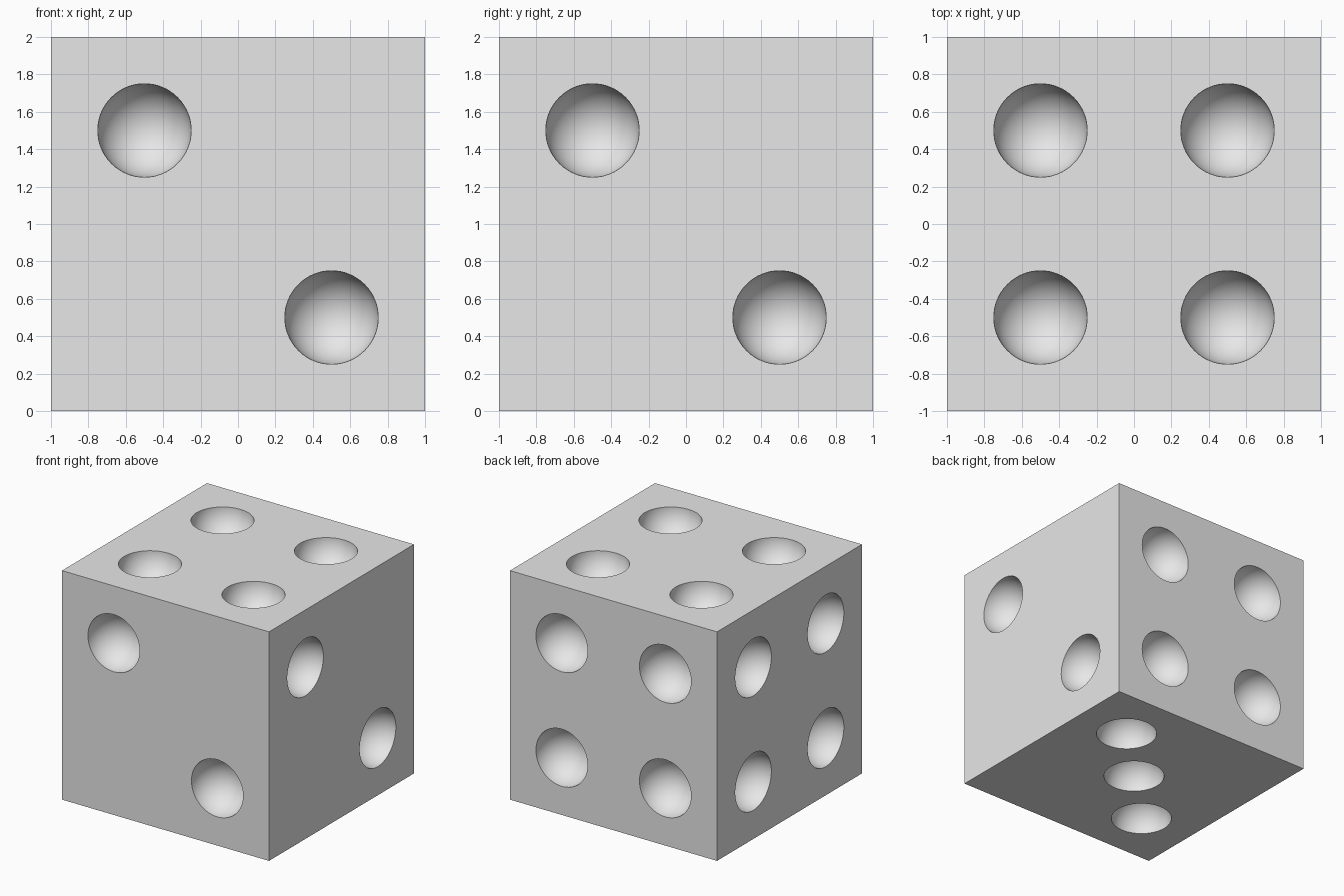
import bpy
import bmesh
from math import radians
from mathutils import Matrix, Vector

if "Cube" in bpy.data.objects:
    bpy.data.objects.remove(bpy.data.objects["Cube"], do_unlink=True)

HALF, RADIUS, OFFSET = 1.0, 0.25, 0.5
CENTRE = Vector((0, 0, HALF))

grey = bpy.data.materials.new("plain_grey")
grey.use_nodes = True
grey.diffuse_color = (0.8, 0.8, 0.8, 1)
grey.node_tree.nodes["Principled BSDF"].inputs["Base Color"].default_value = grey.diffuse_color


def make_object(name, bm):
    mesh = bpy.data.meshes.new(name)
    bm.to_mesh(mesh)
    bm.free()
    mesh.materials.append(grey)
    obj = bpy.data.objects.new(name, mesh)
    bpy.context.collection.objects.link(obj)
    return obj


# Pip layouts, as positions along the two axes of a face
four = [(-1, -1), (-1, 1), (1, -1), (1, 1)]
falling = [(-1, 1), (1, -1)]
rising_three = [(-1, -1), (0, 0), (1, 1)]

# Each face: outward normal, its two axes, its pips
X, Y, Z = Vector((1, 0, 0)), Vector((0, 1, 0)), Vector((0, 0, 1))
faces = [
    (-Y, X, Z, falling),       # front
    (X, Y, Z, falling),        # right side
    (Y, X, Z, four),           # back
    (-X, Y, Z, four),          # left side
    (Z, X, Y, four),           # top
    (-Z, X, Y, rising_three),  # bottom
]

# Solid cube body
bm = bmesh.new()
bmesh.ops.create_cube(bm, size=2 * HALF, matrix=Matrix.Translation(CENTRE))
body = make_object("dice_body", bm)

# Balls that hollow out the pips; the odd ring count keeps edges off the cube faces
bm = bmesh.new()
for normal, u, v, pips in faces:
    turn = Z.rotation_difference(normal).to_matrix().to_4x4()
    for a, b in pips:
        place = CENTRE + normal * HALF + (u * a + v * b) * OFFSET
        bmesh.ops.create_uvsphere(bm, u_segments=64, v_segments=33, radius=RADIUS,
                                  matrix=Matrix.Translation(place) @ turn)
cutter = make_object("pip_cutter", bm)
cutter.hide_render = True

# Cut the hollows, then drop the cutter
cut = body.modifiers.new("pip_hollows", 'BOOLEAN')
cut.operation = 'DIFFERENCE'
cut.solver = 'EXACT'
cut.object = cutter
bpy.ops.object.select_all(action='DESELECT')
body.select_set(True)
bpy.context.view_layer.objects.active = body
bpy.ops.object.modifier_apply(modifier=cut.name)
bpy.data.objects.remove(cutter, do_unlink=True)

# Smooth bowls with crisp rims and cube edges
bpy.ops.object.shade_smooth_by_angle(angle=radians(30))
